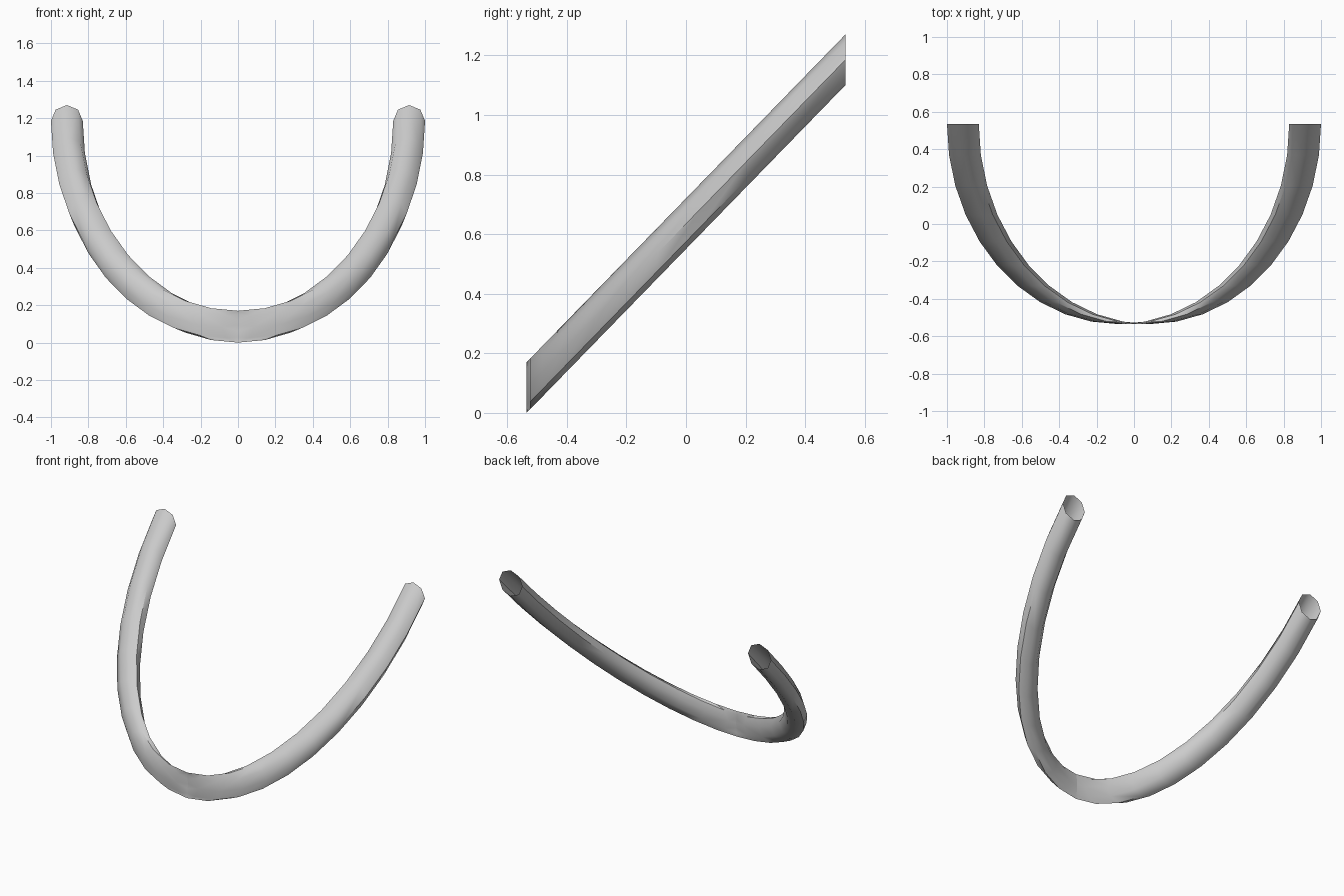
import bpy, bmesh, math

if "Cube" in bpy.data.objects:
    bpy.data.objects.remove(bpy.data.objects["Cube"])

SIDES, STEPS = 8, 20      # section sides, segments along the half loop
R = 0.085                 # section radius
RX, RY, RZ = 0.915, 1.07, 1.1

bm = bmesh.new()
rings = []
# Upright octagon carried along a tilted half ellipse without turning
for i in range(STEPS + 1):
    t = -math.pi / 2 + math.pi * i / STEPS
    cx = RX * math.sin(t)
    cy = 0.535 - RY * math.cos(t)
    cz = R + RZ * (1 - math.cos(t))
    rings.append([bm.verts.new((cx + R * math.cos(a), cy, cz + R * math.sin(a)))
                  for a in (2 * math.pi * k / SIDES for k in range(SIDES))])

# Skin between the rings, ends left open
for a, b in zip(rings, rings[1:]):
    for k in range(SIDES):
        n = (k + 1) % SIDES
        bm.faces.new((a[k], a[n], b[n], b[k]))
bmesh.ops.recalc_face_normals(bm, faces=bm.faces)

# Outward test on the outermost face
f = max(bm.faces, key=lambda f: f.calc_center_median().x)
if f.normal.x < 0:
    bmesh.ops.reverse_faces(bm, faces=bm.faces)

mesh = bpy.data.meshes.new("curved_tube")
bm.to_mesh(mesh)
bm.free()
tube = bpy.data.objects.new("curved_tube", mesh)
bpy.context.collection.objects.link(tube)
bpy.context.view_layer.objects.active = tube
tube.select_set(True)
bpy.ops.object.shade_smooth_by_angle(angle=math.radians(50))
